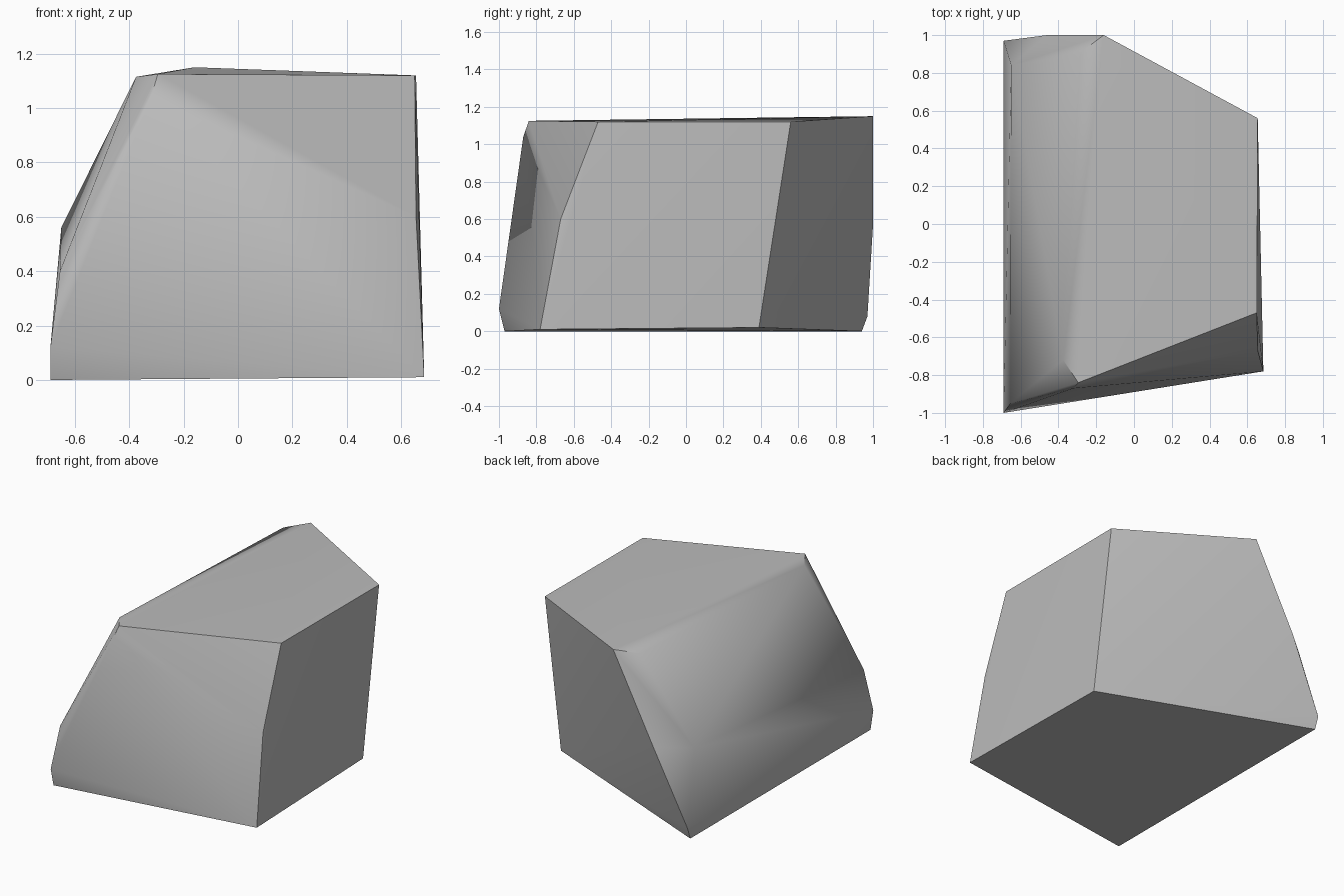
import bpy
import bmesh
import math

cube = bpy.data.objects.get("Cube")
if cube:
    bpy.data.objects.remove(cube, do_unlink=True)

# Single plain grey stone colour
stone = bpy.data.materials.new("stone_grey")
stone.use_nodes = True
grey = (0.5, 0.5, 0.5, 1)
stone.diffuse_color = grey
stone.node_tree.nodes["Principled BSDF"].inputs["Base Color"].default_value = grey

# Corners of the chipped block, grouped by region
top_rim = [(-0.16, 1.0, 1.15), (0.655, 0.56, 1.12), (0.65, -0.47, 1.12),
           (-0.295, -0.84, 1.125), (-0.375, -0.72, 1.115), (-0.295, 0.9, 1.12)]
front_chips = [(-0.32, -0.87, 1.04), (-0.655, -0.95, 0.4),
               (-0.69, -1.0, 0.12), (0.655, -0.67, 0.6)]
back_chips = [(-0.65, 0.84, 0.56), (-0.46, 1.0, 0.57), (-0.69, 0.97, 0.08)]
base = [(-0.69, -0.97, 0), (0.685, -0.78, 0.01),
        (0.655, 0.39, 0.02), (-0.69, 0.94, 0)]

# Wrap the corners in a convex shell and merge nearly flat facets
bm = bmesh.new()
for corner in top_rim + front_chips + back_chips + base:
    bm.verts.new(corner)
bmesh.ops.convex_hull(bm, input=bm.verts[:])
loose = [v for v in bm.verts if not v.link_faces]
bmesh.ops.delete(bm, geom=loose, context="VERTS")
bmesh.ops.dissolve_limit(bm, angle_limit=math.radians(2),
                         verts=bm.verts[:], edges=bm.edges[:])
bmesh.ops.recalc_face_normals(bm, faces=bm.faces[:])

mesh = bpy.data.meshes.new("rock")
bm.to_mesh(mesh)
bm.free()
mesh.materials.append(stone)
rock = bpy.data.objects.new("rock", mesh)
bpy.context.collection.objects.link(rock)

# Soft shading over shallow facets, crisp main edges
bpy.ops.object.select_all(action="DESELECT")
rock.select_set(True)
bpy.context.view_layer.objects.active = rock
bpy.ops.object.shade_smooth_by_angle(angle=math.radians(50))
